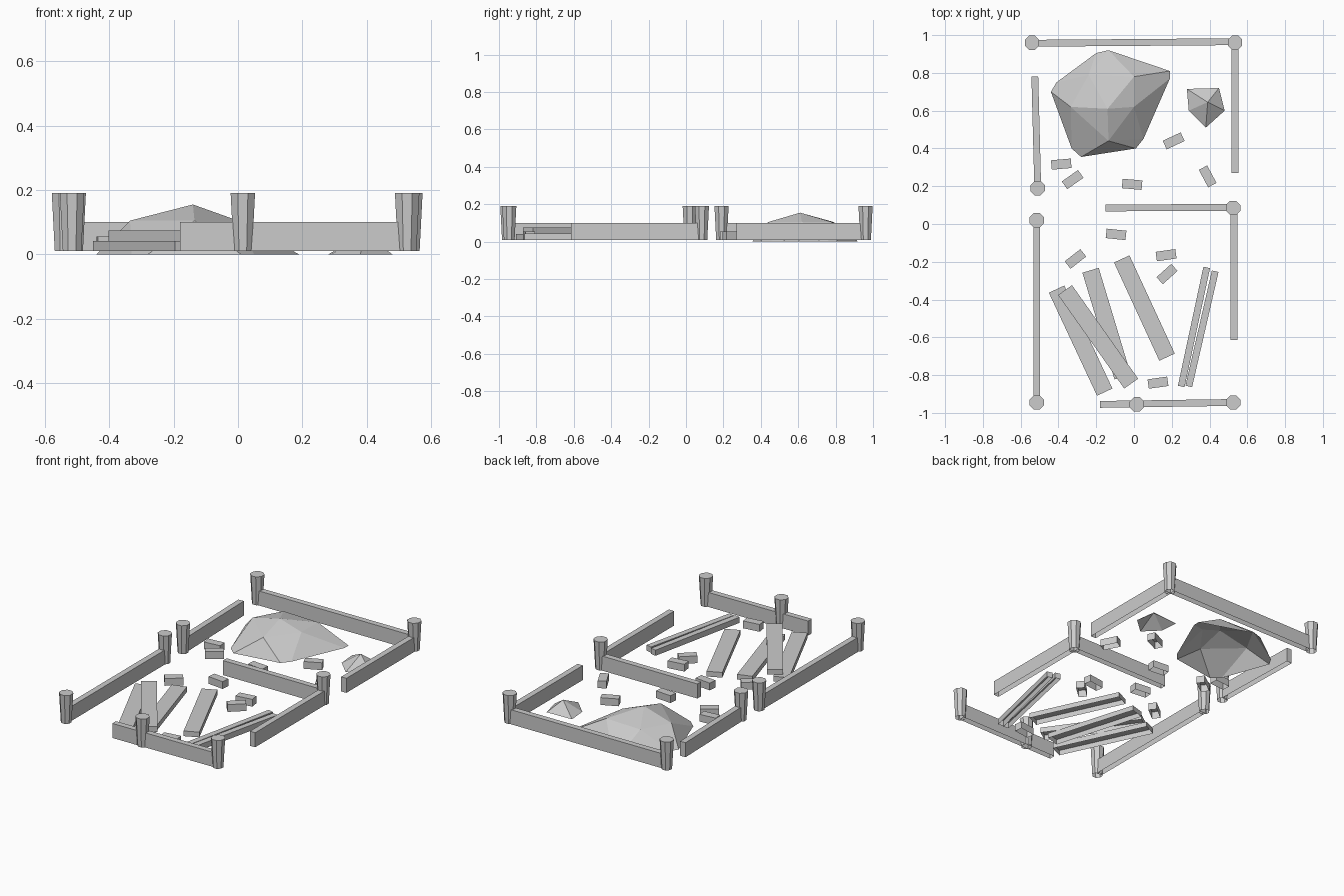
import bpy, bmesh, math
from mathutils import Vector, Matrix

cube = bpy.data.objects.get("Cube")
if cube:
    bpy.data.objects.remove(cube, do_unlink=True)

stone = bpy.data.materials.new("weathered_grey")
stone.use_nodes = True
grey = (0.6, 0.6, 0.6, 1)
stone.diffuse_color = grey
stone.node_tree.nodes["Principled BSDF"].inputs["Base Color"].default_value = grey

GROUND = 0.01


def finish(name, bm):
    """Open the underside and turn the mesh into an object."""
    bmesh.ops.recalc_face_normals(bm, faces=bm.faces)
    under = [f for f in bm.faces if f.normal.z < -0.9]
    bmesh.ops.delete(bm, geom=under, context='FACES')
    mesh = bpy.data.meshes.new(name)
    bm.to_mesh(mesh)
    bm.free()
    mesh.materials.append(stone)
    obj = bpy.data.objects.new(name, mesh)
    bpy.context.collection.objects.link(obj)


def box(name, centre, angle, size):
    bm = bmesh.new()
    place = Matrix.Translation(centre) @ Matrix.Rotation(angle, 4, 'Z')
    bmesh.ops.create_cube(bm, size=1, matrix=place @ Matrix.Diagonal((*size, 1)))
    finish(name, bm)


def beam(name, start, end, width, low, high):
    a, b = Vector(start), Vector(end)
    d, mid = b - a, (a + b) / 2
    box(name, (mid.x, mid.y, (low + high) / 2), math.atan2(d.y, d.x),
        (d.length, width, high - low))


def post(name, x, y):
    bm = bmesh.new()
    place = Matrix.Translation((x, y, 0.1)) @ Matrix.Rotation(math.pi / 8, 4, 'Z')
    bmesh.ops.create_cone(bm, cap_ends=True, segments=8, radius1=0.031,
                          radius2=0.041, depth=0.18, matrix=place)
    finish(name, bm)


def mound(name, rings):
    """Faceted heap through rings of points, each ring at one height."""
    bm = bmesh.new()
    for z, points in rings:
        for x, y in points:
            bm.verts.new((x, y, z))
    bmesh.ops.convex_hull(bm, input=bm.verts)
    finish(name, bm)


# Tapered fence posts
for i, (x, y) in enumerate([(-.54, .96), (.535, .96), (-.51, .19), (-.515, .02),
                            (.525, .085), (-.515, -.945), (.015, -.955), (.525, -.945)]):
    post(f"post_{i + 1}", x, y)

# Low wall rails
rails = {
    "back_rail": ((-.52, .957), (.52, .965)),
    "left_back_rail": ((-.525, .78), (-.51, .21)),
    "left_front_rail": ((-.515, .01), (-.515, -.93)),
    "right_back_rail": ((.535, .95), (.535, .27)),
    "right_front_rail": ((.53, .07), (.53, -.615)),
    "middle_rail": ((-.15, .085), (.515, .088)),
    "front_rail": ((-.18, -.955), (.515, -.945)),
}
for name, (a, b) in rails.items():
    beam(name, a, b, 0.036, GROUND, 0.1)

# Fallen planks, one resting on the others
beam("plank_left", (-.41, -.345), (-.155, -.89), .09, GROUND, .042)
beam("plank_top", (-.365, -.35), (-.015, -.845), .09, .042, .075)
beam("plank_middle", (-.23, -.245), (-.06, -.81), .09, GROUND, .042)
beam("plank_right", (-.065, -.185), (.175, -.705), .09, GROUND, .042)

# Thin fallen beams
beam("thin_beam_left", (.385, -.23), (.25, -.86), .036, GROUND, .045)
beam("thin_beam_right", (.43, -.25), (.29, -.86), .036, GROUND, .045)

# Scattered bricks
bricks = [(-.385, .317, 5), (-.325, .235, 35), (-.01, .21, -5), (.21, .44, 25),
          (.39, .252, -62), (-.095, -.055, -6), (-.31, -.185, 38),
          (.17, -.165, 8), (.175, -.265, 42), (.127, -.84, 8)]
for i, (x, y, turn) in enumerate(bricks):
    box(f"brick_{i + 1}", (x, y, .0325), math.radians(turn), (.105, .05, .045))

# Rubble heaps
mound("large_mound", [
    (0, [(-.44, .7), (-.41, .75), (-.2, .905), (-.135, .92), (.19, .81),
         (.19, .77), (.05, .45), (.01, .4), (-.28, .355), (-.33, .4)]),
    (.105, [(-.135, .44), (-.335, .62), (-.24, .79), (0, .78), (0, .62)]),
    (.155, [(-.14, .61)]),
])
mound("small_mound", [
    (0, [(.28, .715), (.45, .72), (.48, .6), (.38, .51), (.29, .6)]),
    (.065, [(.39, .645)]),
])
